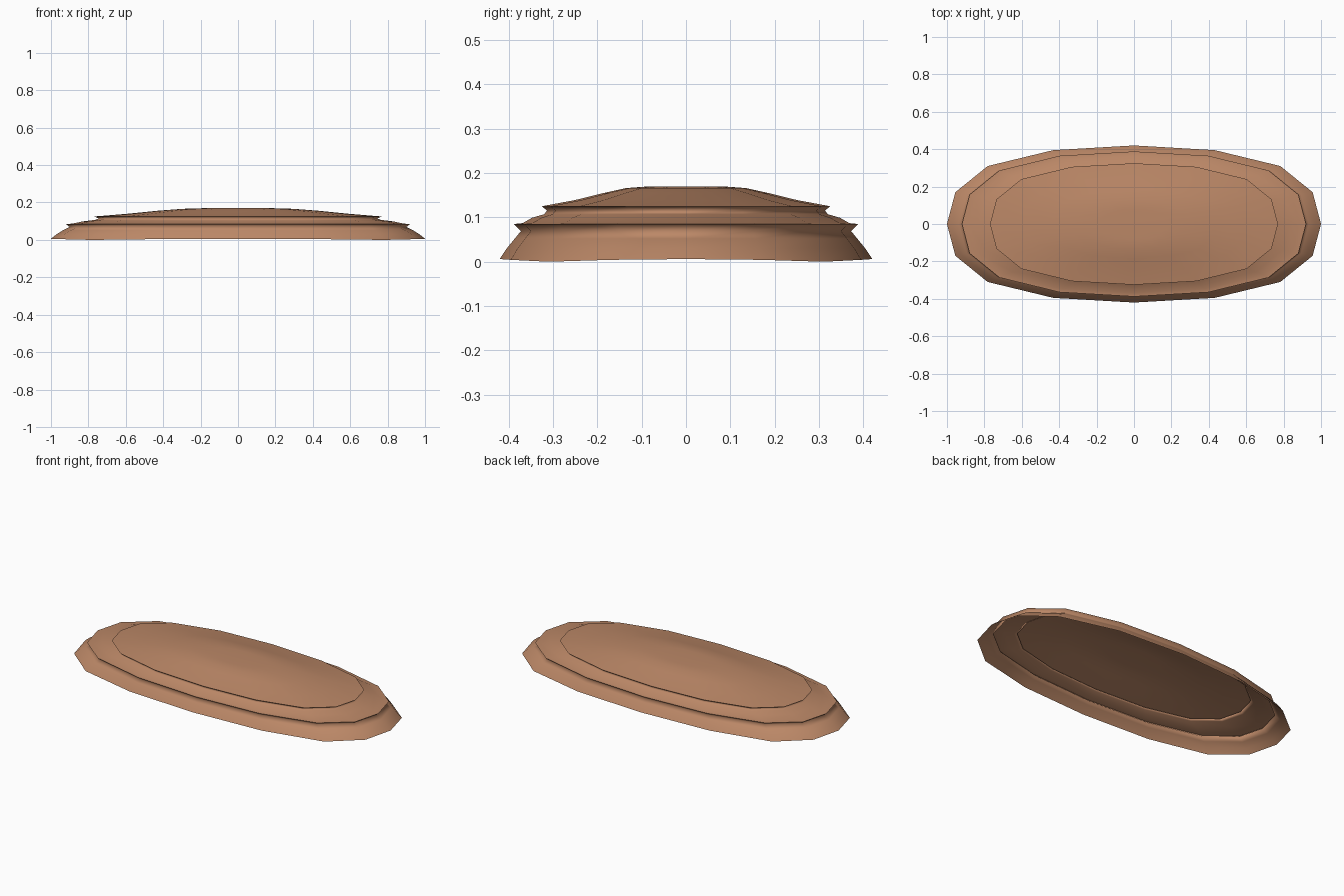
import bpy, bmesh, math

if "Cube" in bpy.data.objects:
    bpy.data.objects.remove(bpy.data.objects["Cube"])

# One flat terracotta brown
mat = bpy.data.materials.new("warm brown")
mat.diffuse_color = (0.50, 0.245, 0.135, 1)
mat.use_nodes = True
mat.node_tree.nodes["Principled BSDF"].inputs["Base Color"].default_value = mat.diffuse_color

# Quarter outline of the 16-sided rounded oval, mirrored to a full loop
quarter = [(1, 0), (.955, .405), (.782, .738), (.432, .94)]
outline = []
for k in range(4):
    for i in range(4):
        if k % 2 == 0:
            x, y = quarter[i]
        else:
            x, y = quarter[4 - i] if 0 < i else (0, 1)
        if k == 1 and i:
            x = -x
        if k == 2:
            x, y = -x, -y
        if k == 3:
            y = -y
        outline.append((x, y))

# Rings from the bottom rim to the crown: half length, half width, height
rings = [(1, .42, 0), (.97, .404, .03), (.935, .386, .052), (.90, .372, .069),
         (.92, .388, .085), (.885, .368, .087), (.83, .347, .099),
         (.765, .32, .107), (.745, .313, .115), (.77, .325, .125),
         (.60, .25, .139), (.44, .185, .155), (.30, .135, .166), (.17, .08, .170)]
LIPS = (4, 9)

bm = bmesh.new()
loops = []
for r, (a, b, z) in enumerate(rings):
    loop = []
    for i, (x, y) in enumerate(outline):
        lift = .006 * abs(math.cos(i * math.pi / 4)) if r == 0 else 0
        loop.append(bm.verts.new((a * x, b * y, z + lift)))
    loops.append(loop)
for lo, hi in zip(loops, loops[1:]):
    for i in range(16):
        j = (i + 1) % 16
        bm.faces.new((lo[i], lo[j], hi[j], hi[i]))
# Slightly dished centre of the crown
centre = bm.verts.new((0, 0, .167))
for i in range(16):
    bm.faces.new((loops[-1][i], loops[-1][(i + 1) % 16], centre))
# Smooth shading with crisp lips
for f in bm.faces:
    f.smooth = True
for r in LIPS:
    for i in range(16):
        bm.edges.get((loops[r][i], loops[r][(i + 1) % 16])).smooth = False

mesh = bpy.data.meshes.new("stepped_oval_lid")
bm.to_mesh(mesh)
bm.free()
mesh.materials.append(mat)
lid = bpy.data.objects.new("stepped_oval_lid", mesh)
bpy.context.collection.objects.link(lid)
